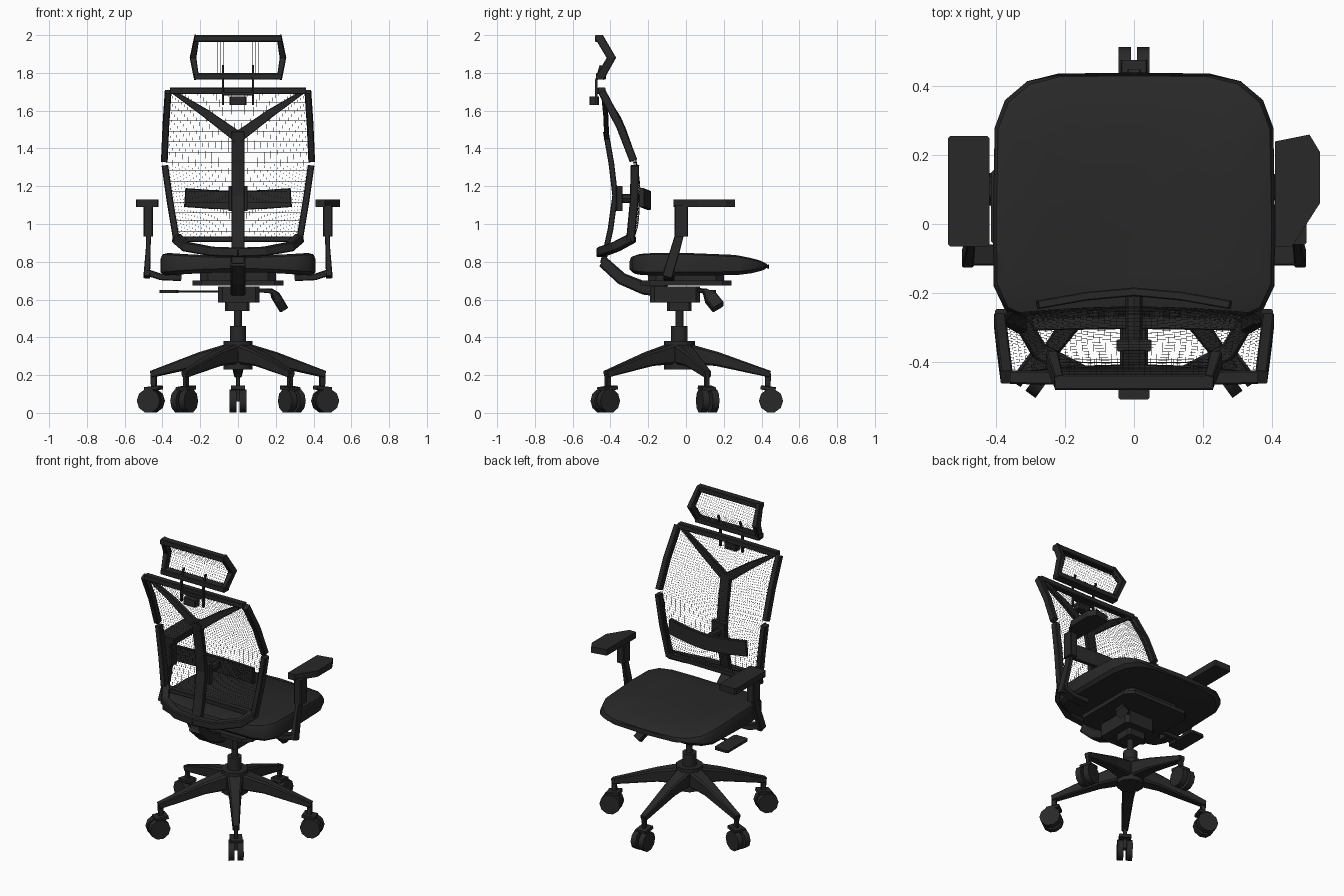
import bpy, bmesh, math
from mathutils import Vector, Matrix

if "Cube" in bpy.data.objects:
    bpy.data.objects.remove(bpy.data.objects["Cube"])

black = bpy.data.materials.new("charcoal black")
black.diffuse_color = (0.021, 0.021, 0.021, 1)
black.use_nodes = True
black.node_tree.nodes["Principled BSDF"].inputs["Base Color"].default_value = black.diffuse_color


def make(name, bm, smooth=False):
    bmesh.ops.recalc_face_normals(bm, faces=bm.faces)
    me = bpy.data.meshes.new(name)
    bm.to_mesh(me)
    bm.free()
    me.materials.append(black)
    ob = bpy.data.objects.new(name, me)
    bpy.context.collection.objects.link(ob)
    if smooth:
        bpy.context.view_layer.objects.active = ob
        ob.select_set(True)
        bpy.ops.object.shade_smooth_by_angle(angle=math.radians(40))
        ob.select_set(False)
    return ob


def loft(bm, rings):
    vs = [[bm.verts.new(p) for p in r] for r in rings]
    n = len(vs[0])
    for a, b in zip(vs, vs[1:]):
        for i in range(n):
            bm.faces.new((a[i], a[(i + 1) % n], b[(i + 1) % n], b[i]))
    bm.faces.new(vs[0][::-1])
    bm.faces.new(vs[-1])


def add_beam(bm, pts, sizes, ref=(1, 0, 0), cut=0.25):
    """Sweep a chamfered rectangle; sizes is one (w, h) or one per point, w along ref."""
    pts = [Vector(p) for p in pts]
    if not isinstance(sizes, list):
        sizes = [sizes] * len(pts)
    rings = []
    for i, p in enumerate(pts):
        a, b = pts[max(i - 1, 0)], pts[min(i + 1, len(pts) - 1)]
        t = (b - a).normalized()
        side = Vector(ref)
        side = (side - t * side.dot(t)).normalized()
        up = t.cross(side)
        w, h = sizes[i][0] / 2, sizes[i][1] / 2
        c = min(w, h) * cut
        sec = ([(w, h - c), (w - c, h), (c - w, h), (-w, h - c), (-w, c - h), (c - w, -h), (w - c, -h), (w, c - h)]
               if cut else [(w, h), (-w, h), (-w, -h), (w, -h)])
        rings.append([p + side * u + up * v for u, v in sec])
    loft(bm, rings)


def beam(name, pts, sizes, ref=(1, 0, 0), cut=0.25):
    bm = bmesh.new()
    add_beam(bm, pts, sizes, ref, cut)
    return make(name, bm)


def box(name, x, y, z, cut=0.2):
    xm, ym = sum(x) / 2, sum(y) / 2
    return beam(name, [(xm, ym, z[0]), (xm, ym, z[1])], (x[1] - x[0], y[1] - y[0]), cut=cut)


def add_cyl(bm, centre, axis, r, depth, n):
    rot = Vector((0, 0, 1)).rotation_difference(Vector(axis)).to_matrix().to_4x4()
    bmesh.ops.create_cone(bm, cap_ends=True, segments=n, radius1=r, radius2=r, depth=depth,
                          matrix=Matrix.Translation(centre) @ rot)


def cyl(name, centre, axis, r, depth, n=10):
    bm = bmesh.new()
    add_cyl(bm, centre, axis, r, depth, n)
    return make(name, bm, True)


def lerp(table, z):
    for (a, p), (b, q) in zip(table, table[1:]):
        if z <= b:
            return p + (q - p) * (z - a) / (b - a)
    return table[-1][1]


def strands(name, fn, nu, nv, seg=12, th=0.0007):
    """Woven net of thin threads over the surface fn(u, v)."""
    bm = bmesh.new()
    for i in range(nu + 1):
        add_beam(bm, [fn(i / nu, k / seg) for k in range(seg + 1)], (th, th), (1, 0, 0), 0)
    for j in range(nv + 1):
        add_beam(bm, [fn(k / seg, j / nv) for k in range(seg + 1)], (th, th), (0, 1, 0), 0)
    make(name, bm)


CY = -0.035  # y of the gas column

# five-star base with twin-wheel casters
cyl("base_hub", (0, CY, 0.305), (0, 0, 1), 0.082, 0.15)
for k in range(5):
    a = math.radians(90 + 72 * k)
    d = Vector((math.cos(a), math.sin(a), 0))
    t = Vector((-d.y, d.x, 0))
    o = Vector((0, CY, 0))

    def at(r, z):
        return o + d * r + Vector((0, 0, z))
    beam(f"base_leg_{k}", [at(0.03, 0.315), at(0.2, 0.285), at(0.48, 0.205)],
         [(0.10, 0.11), (0.07, 0.075), (0.04, 0.035)], t)
    beam(f"caster_stem_{k}", [at(0.465, 0.06), at(0.47, 0.21)], (0.022, 0.03), t)
    beam(f"caster_cover_{k}", [at(0.43, 0.135), at(0.51, 0.125)], (0.075, 0.022), t)
    bm = bmesh.new()
    for s in (-1, 1):
        add_cyl(bm, at(0.485, 0.064) + t * 0.027 * s, t, 0.064, 0.036, 10)
    make(f"caster_wheels_{k}", bm, True)

# gas lift and tilt mechanism
cyl("lift_sleeve", (0, CY, 0.415), (0, 0, 1), 0.044, 0.09)
cyl("lift_piston", (0, CY, 0.5), (0, 0, 1), 0.021, 0.12)
box("mechanism_collar", (-0.07, 0.06), (-0.10, 0.03), (0.54, 0.60))
box("mechanism_box", (-0.105, 0.115), (-0.19, 0.075), (0.585, 0.67))
box("seat_plate", (-0.24, 0.24), (-0.24, 0.24), (0.675, 0.70))
box("seat_spacer", (-0.2, 0.2), (-0.2, 0.2), (0.69, 0.76))
cyl("lever_rod_left", (-0.2, 0.02, 0.643), (1, 0, 0), 0.007, 0.28, 6)
box("lever_paddle_left", (-0.415, -0.315), (-0.06, 0.16), (0.634, 0.65))
beam("lever_right", [(0.1, 0.07, 0.65), (0.18, 0.10, 0.645), (0.205, 0.13, 0.61), (0.235, 0.17, 0.56)],
     [(0.02, 0.02), (0.025, 0.025), (0.07, 0.05), (0.07, 0.05)], (0, 1, 0))

# seat cushion: stacked rounded outlines, drooping at the front edge
half = [(0, 0.44), (0.22, 0.437), (0.31, 0.415), (0.375, 0.36), (0.405, 0.28), (0.41, 0.0),
        (0.408, -0.18), (0.375, -0.25), (0.30, -0.285), (0.15, -0.30), (0, -0.30)]
outline = half + [(-x, y) for x, y in half[-2:0:-1]]


def seat_ring(scale, z, top):
    ring = []
    for x, y in outline:
        x, y = x * scale, 0.07 + (y - 0.07) * scale
        droop = max(0, (y - 0.2) / 0.24)
        dz = (-0.04 * droop - 0.018 * (1 - (x / 0.41) ** 2)) if top else (
            0.025 * droop ** 2 + 0.02 * (1 - (x / 0.41) ** 2))
        ring.append((x, y, z + dz))
    return ring


bm = bmesh.new()
loft(bm, [seat_ring(0.5, 0.725, False), seat_ring(0.95, 0.725, False), seat_ring(1, 0.745, False),
          seat_ring(1, 0.815, True), seat_ring(0.975, 0.84, True), seat_ring(0.9, 0.85, True),
          seat_ring(0.6, 0.85, True), seat_ring(0.25, 0.85, True)])
make("seat", bm, True)

# armrests
for s, side in ((-1, "left"), (1, "right")):
    beam(f"arm_bracket_{side}", [(s * 0.30, -0.09, 0.715), (s * 0.41, -0.09, 0.72), (s * 0.485, -0.09, 0.745)],
         (0.06, 0.035), (0, 1, 0))
    beam(f"arm_post_{side}", [(s * 0.483, -0.10, 0.72), (s * 0.475, -0.055, 0.87), (s * 0.473, -0.03, 0.96)],
         [(0.035, 0.055), (0.025, 0.05), (0.025, 0.045)])
    box(f"arm_sleeve_{side}", (s * 0.475 - 0.026, s * 0.475 + 0.026), (-0.06, 0.01), (0.935, 1.10))
box("arm_pad_left", (-0.54, -0.42), (-0.065, 0.255), (1.09, 1.13), 0.1)
pad = [(0.41, -0.065), (0.46, -0.065), (0.54, 0.06), (0.54, 0.21), (0.51, 0.26), (0.41, 0.24)]
bm = bmesh.new()
loft(bm, [[(x, y, z) for x, y in pad] for z in (1.09, 1.13)])
make("arm_pad_right", bm)

# back support: carrier under the seat, spine and Y branches
beam("back_carrier", [(0, -0.10, 0.645), (0, -0.22, 0.66), (0, -0.34, 0.71), (0, -0.44, 0.80)],
     [(0.08, 0.07), (0.08, 0.07), (0.08, 0.065), (0.08, 0.06)])
beam("spine", [(0, -0.44, 0.79), (0, -0.40, 0.97), (0, -0.375, 1.15), (0, -0.395, 1.32), (0, -0.425, 1.49)],
     (0.07, 0.03))
for s, side in ((-1, "left"), (1, "right")):
    beam(f"spine_branch_{side}", [(0, -0.42, 1.46), (s * 0.17, -0.425, 1.585), (s * 0.345, -0.44, 1.70)],
         [(0.025, 0.06), (0.025, 0.045), (0.02, 0.02)], (0, 1, 0))
    # backrest side frames
    beam(f"frame_upper_{side}", [(s * 0.37, -0.445, 1.70), (s * 0.382, -0.35, 1.52), (s * 0.39, -0.278, 1.335)],
         (0.035, 0.042))
    beam(f"frame_lower_{side}", [(s * 0.387, -0.27, 1.31), (s * 0.36, -0.275, 1.12), (s * 0.325, -0.295, 0.91)],
         (0.035, 0.045))
    beam(f"frame_foot_{side}", [(s * 0.325, -0.285, 0.925), (s * 0.275, -0.37, 0.88), (s * 0.14, -0.44, 0.855),
                               (0, -0.45, 0.85)], (0.05, 0.05), (0, 0, 1))
beam("frame_top_bar", [(-0.36, -0.445, 1.705), (0, -0.45, 1.705), (0.36, -0.445, 1.705)], (0.035, 0.04), (0, 0, 1))
beam("frame_bottom_bar", [(-0.32, -0.29, 0.92), (0, -0.285, 0.92), (0.32, -0.29, 0.92)], (0.03, 0.04), (0, 0, 1))

# lumbar support
beam("lumbar_pad", [(-0.28, -0.235, 1.14), (-0.14, -0.21, 1.13), (0, -0.197, 1.125), (0.14, -0.21, 1.13),
                    (0.28, -0.235, 1.14)], (0.10, 0.025), (0, 0, 1))
box("lumbar_clamp", (-0.05, 0.05), (-0.37, -0.335), (1.07, 1.20))
cyl("lumbar_rod", (0, -0.28, 1.135), (0, 1, 0), 0.025, 0.15, 8)

# woven backrest net
NET_Y = [(0.92, -0.275), (1.0, -0.25), (1.2, -0.24), (1.35, -0.263), (1.55, -0.335), (1.70, -0.43)]
NET_W = [(0.92, 0.32), (1.32, 0.385), (1.70, 0.36)]


def back_net(u, v):
    z = 0.92 + 0.78 * v
    return (lerp(NET_W, z) * (2 * u - 1), lerp(NET_Y, z) - 0.02 * (2 * u - 1) ** 2, z)


strands("backrest_net", back_net, 44, 56)

# headrest: bent frame, net, rods and bracket
beam("headrest_top_bar", [(-0.23, -0.46, 1.982), (0.23, -0.46, 1.982)], (0.035, 0.045), (0, 0, 1))
beam("headrest_bottom_bar", [(-0.23, -0.45, 1.782), (0.23, -0.45, 1.782)], (0.035, 0.055), (0, 0, 1))
for s, side in ((-1, "left"), (1, "right")):
    beam(f"headrest_side_{side}", [(s * 0.218, -0.46, 1.99), (s * 0.238, -0.395, 1.88), (s * 0.22, -0.455, 1.775)],
         [(0.025, 0.045), (0.035, 0.05), (0.025, 0.045)])
    beam(f"headrest_rod_{side}", [(s * 0.08, -0.475, 1.63), (s * 0.08, -0.475, 1.76), (s * 0.08, -0.45, 1.84)],
         (0.012, 0.014))
HEAD_Y = [(1.78, -0.45), (1.88, -0.39), (1.98, -0.455)]
strands("headrest_net", lambda u, v: (0.235 * (2 * u - 1), lerp(HEAD_Y, 1.78 + 0.2 * v), 1.78 + 0.2 * v), 30, 15)
box("headrest_bracket", (-0.045, 0.045), (-0.51, -0.46), (1.63, 1.675))
beam("headrest_crossbar", [(-0.085, -0.475, 1.69), (0.085, -0.475, 1.69)], (0.02, 0.015), (0, 0, 1))
